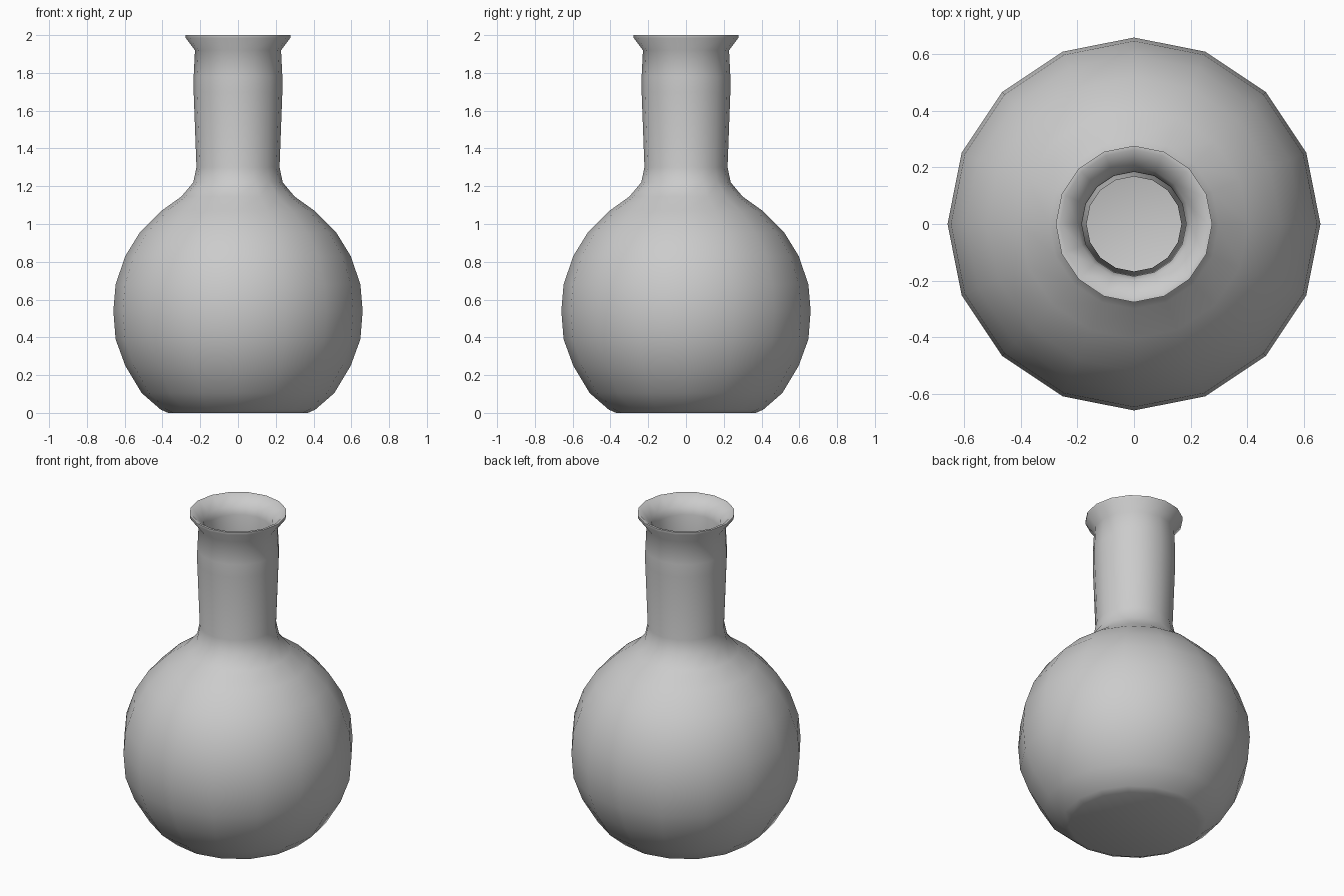
import bpy, bmesh, math

if "Cube" in bpy.data.objects:
    bpy.data.objects.remove(bpy.data.objects["Cube"])

SIDES = 16

# Radius, height: outer wall from the base up to the lip
outer = [(0.37, 0.0), (0.41, 0.018), (0.51, 0.105), (0.597, 0.25), (0.648, 0.39),
         (0.66, 0.54), (0.648, 0.68), (0.597, 0.83), (0.52, 0.955), (0.405, 1.07),
         (0.30, 1.145), (0.237, 1.22), (0.22, 1.30), (0.235, 1.70), (0.235, 1.78),
         (0.228, 1.92), (0.277, 1.985), (0.277, 2.0)]

# Inner wall from the lip down to the inside floor
inner = [(0.262, 2.0), (0.20, 1.945), (0.185, 1.90), (0.187, 1.75), (0.168, 1.30),
         (0.19, 1.19), (0.27, 1.105), (0.375, 1.03), (0.48, 0.92), (0.55, 0.81),
         (0.60, 0.67), (0.61, 0.54), (0.60, 0.40), (0.55, 0.27), (0.47, 0.14),
         (0.37, 0.05)]


def lathe(name, profile):
    bm = bmesh.new()
    rings = []
    for r, z in profile:
        rings.append([bm.verts.new((r * math.cos(math.tau * i / SIDES),
                                    r * math.sin(math.tau * i / SIDES), z))
                      for i in range(SIDES)])
    for a, b in zip(rings, rings[1:]):
        for i in range(SIDES):
            j = (i + 1) % SIDES
            bm.faces.new((a[i], a[j], b[j], b[i]))
    # Flat caps: base underside and inside floor
    bm.faces.new(rings[0][::-1])
    bm.faces.new(rings[-1])
    bmesh.ops.recalc_face_normals(bm, faces=bm.faces)
    mesh = bpy.data.meshes.new(name)
    bm.to_mesh(mesh)
    bm.free()
    obj = bpy.data.objects.new(name, mesh)
    bpy.context.collection.objects.link(obj)
    return obj


# Round flask with hollow inside
flask = lathe("flask", outer + inner)
bpy.context.view_layer.objects.active = flask
flask.select_set(True)
bpy.ops.object.shade_smooth_by_angle(angle=math.radians(50))
